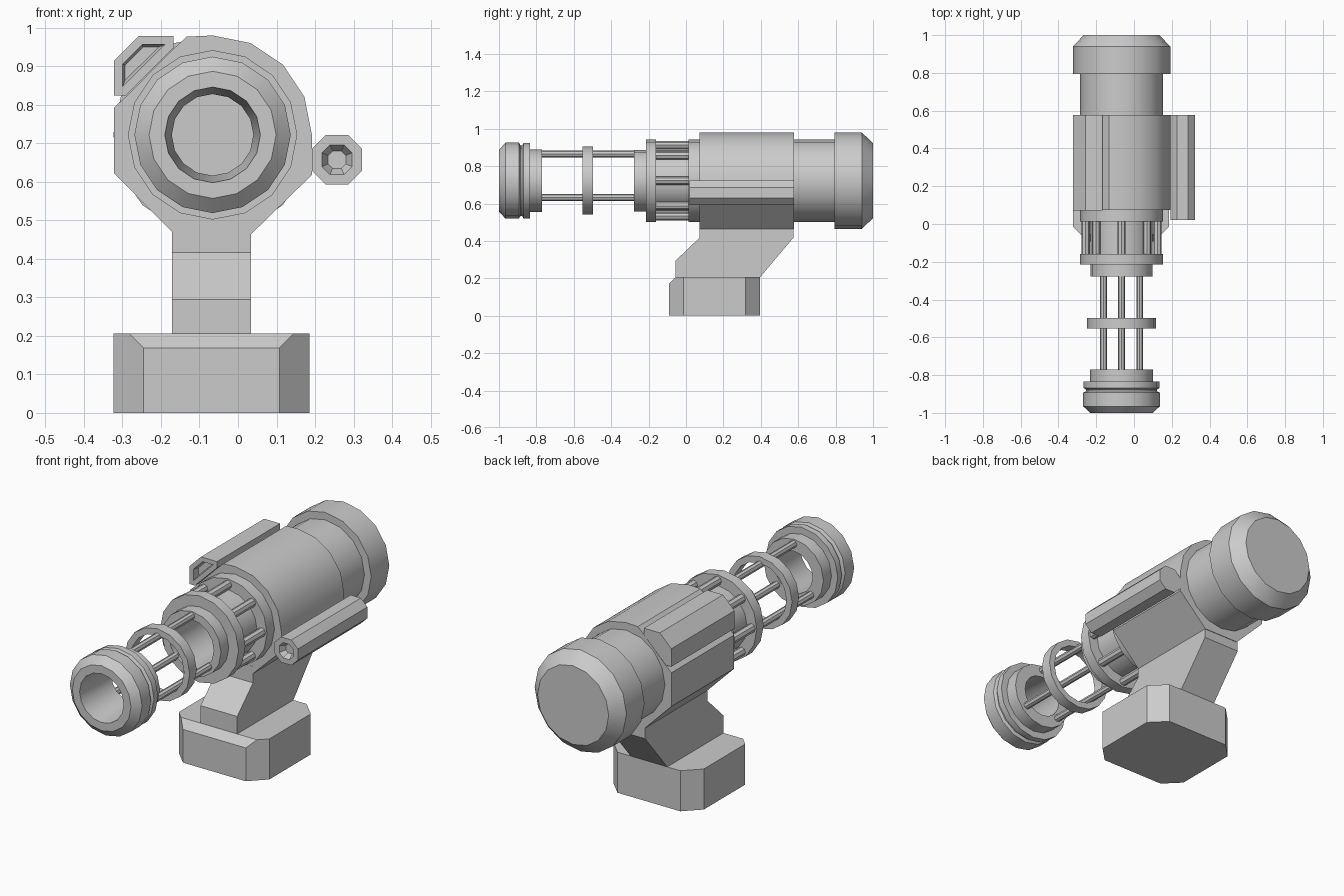
import bpy, bmesh, math
from mathutils import Vector

if "Cube" in bpy.data.objects:
    bpy.data.objects.remove(bpy.data.objects["Cube"])

CX, CZ = -0.066, 0.722   # barrel axis, running along y


def finish(bm, name, smooth=True):
    bmesh.ops.recalc_face_normals(bm, faces=bm.faces)
    me = bpy.data.meshes.new(name)
    bm.to_mesh(me)
    bm.free()
    ob = bpy.data.objects.new(name, me)
    bpy.context.collection.objects.link(ob)
    if smooth:
        bpy.ops.object.select_all(action='DESELECT')
        ob.select_set(True)
        bpy.context.view_layer.objects.active = ob
        bpy.ops.object.shade_smooth_by_angle(angle=math.radians(28))
    return ob


def lathe(name, profile, closed=False, sides=16, cx=CX, cz=CZ):
    """Revolve (radius, y) points around an axis parallel to y."""
    bm = bmesh.new()
    rings = []
    for r, y in profile:
        n = 1 if r == 0 else sides
        rings.append([bm.verts.new((cx + r * math.cos(math.tau * i / sides), y,
                                    cz + r * math.sin(math.tau * i / sides))) for i in range(n)])
    pairs = list(zip(rings, rings[1:])) + ([(rings[-1], rings[0])] if closed else [])
    for a, b in pairs:
        for i in range(sides):
            j = (i + 1) % sides
            quad = [a[i % len(a)], a[j % len(a)], b[j % len(b)], b[i % len(b)]]
            bm.faces.new(list(dict.fromkeys(quad)))
    return finish(bm, name)


def prism(name, pts, axis, lo, hi, socket=None, cut=None, smooth=False):
    """Extrude a 2D outline along an axis; optionally sink a socket in the first face."""
    place = {'x': lambda p: (lo, p[0], p[1]), 'y': lambda p: (p[0], lo, p[1]),
             'z': lambda p: (p[0], p[1], lo)}[axis]
    step = Vector([(hi - lo) * (axis == a) for a in 'xyz'])
    bm = bmesh.new()
    front = bm.faces.new([bm.verts.new(place(p)) for p in pts])
    back = bm.faces.new([bm.verts.new(Vector(place(p)) + step) for p in pts])
    for i in range(len(pts)):
        j = (i + 1) % len(pts)
        bm.faces.new((front.verts[i], front.verts[j], back.verts[j], back.verts[i]))
    bmesh.ops.recalc_face_normals(bm, faces=bm.faces)
    if socket:
        rim, taper, depth = socket
        bmesh.ops.inset_region(bm, faces=[front], thickness=rim, use_even_offset=True)
        bmesh.ops.inset_region(bm, faces=[front], thickness=taper, use_even_offset=True)
        bmesh.ops.translate(bm, verts=front.verts, vec=step.normalized() * depth)
    if cut:
        res = bmesh.ops.bisect_plane(bm, geom=bm.verts[:] + bm.edges[:] + bm.faces[:],
                                     plane_co=cut[0], plane_no=cut[1], clear_outer=True)
        bmesh.ops.holes_fill(bm, edges=[e for e in res['geom_cut']
                                        if isinstance(e, bmesh.types.BMEdge)])
    return finish(bm, name, smooth)


def octagon(x0, x1, y0, y1, c):
    return [(x0 + c, y0), (x1 - c, y0), (x1, y0 + c), (x1, y1 - c),
            (x1 - c, y1), (x0 + c, y1), (x0, y1 - c), (x0, y0 + c)]


# Base block with cut corners and a bevelled front top edge
prism("base", octagon(-0.323, 0.186, -0.092, 0.396, 0.078), 'z', 0, 0.206,
      cut=((0, -0.092, 0.169), (0, -1, 1)))

# Slanted neck
prism("neck", [(-0.055, 0.19), (-0.055, 0.295), (0.072, 0.417), (0.072, 0.5),
               (0.574, 0.5), (0.574, 0.417), (0.396, 0.206), (0.396, 0.19)],
      'x', -0.172, 0.034)

# Main housing: round top right, flat left side, tapered underside, notched for the rail
arc = [(CX + 0.258 * math.cos(math.radians(a)), CZ + 0.258 * math.sin(math.radians(a)))
       for a in (0, 22.5, 45, 67.5, 90)]
prism("housing", [(-0.165, 0.464), (0.034, 0.464), (0.192, 0.618)] + arc +
      [(-0.133, 0.977), (-0.168, 0.945), (-0.288, 0.824), (-0.322, 0.793), (-0.322, 0.622)],
      'y', 0.073, 0.577, smooth=True)

# Upper left rail and right side tube, both with a socket in front
prism("rail", [(-0.322, 0.824), (-0.292, 0.824), (-0.168, 0.947), (-0.168, 0.979),
               (-0.258, 0.979), (-0.322, 0.915)], 'y', 0.071, 0.578, socket=(0.022, 0.007, 0.03))
prism("side_tube", octagon(0.192, 0.322, 0.593, 0.722, 0.036), 'y', 0.02, 0.578,
      socket=(0.026, 0.016, 0.03))

# Rear motor cylinder with chamfered end cap
lathe("rear_cylinder", [(0, 0.55), (0.22, 0.55), (0.22, 0.795), (0.258, 0.795),
                        (0.258, 0.94), (0.2, 1.0), (0, 1.0)])

# Barrel root: hollow collar, ring, core and housing collar
lathe("barrel_root", [(0, 0), (0.125, 0), (0.125, -0.278), (0.165, -0.278), (0.165, -0.215),
                      (0.22, -0.215), (0.22, -0.16), (0.165, -0.16), (0.165, 0.013),
                      (0.22, 0.013), (0.22, 0.1), (0, 0.1)])

# Thick rods around the core
for i in range(8):
    a = math.tau * i / 8
    lathe(f"core_rod_{i}", [(0, -0.17), (0.022, -0.17), (0.022, 0.02), (0, 0.02)], sides=8,
          cx=CX + 0.19 * math.cos(a), cz=CZ + 0.19 * math.sin(a))

# Thin rods carrying the muzzle
for i, (dx, dz) in enumerate([(0, 0.143), (-0.096, -0.09), (0.096, -0.09)]):
    lathe(f"barrel_rod_{i}", [(0, -0.78), (0.018, -0.78), (0.018, -0.265), (0, -0.265)], sides=8,
          cx=CX + dx, cz=CZ + dz)

# Middle ring
lathe("middle_ring", [(0.15, -0.553), (0.182, -0.553), (0.182, -0.497), (0.15, -0.497)], closed=True)

# Muzzle with groove and tapered bore
lathe("muzzle", [(0.124, -1.0), (0.165, -1.0), (0.203, -0.965), (0.203, -0.893), (0.188, -0.885),
                 (0.188, -0.876), (0.202, -0.868), (0.202, -0.835), (0.167, -0.835),
                 (0.167, -0.77), (0.106, -0.77)], closed=True)
